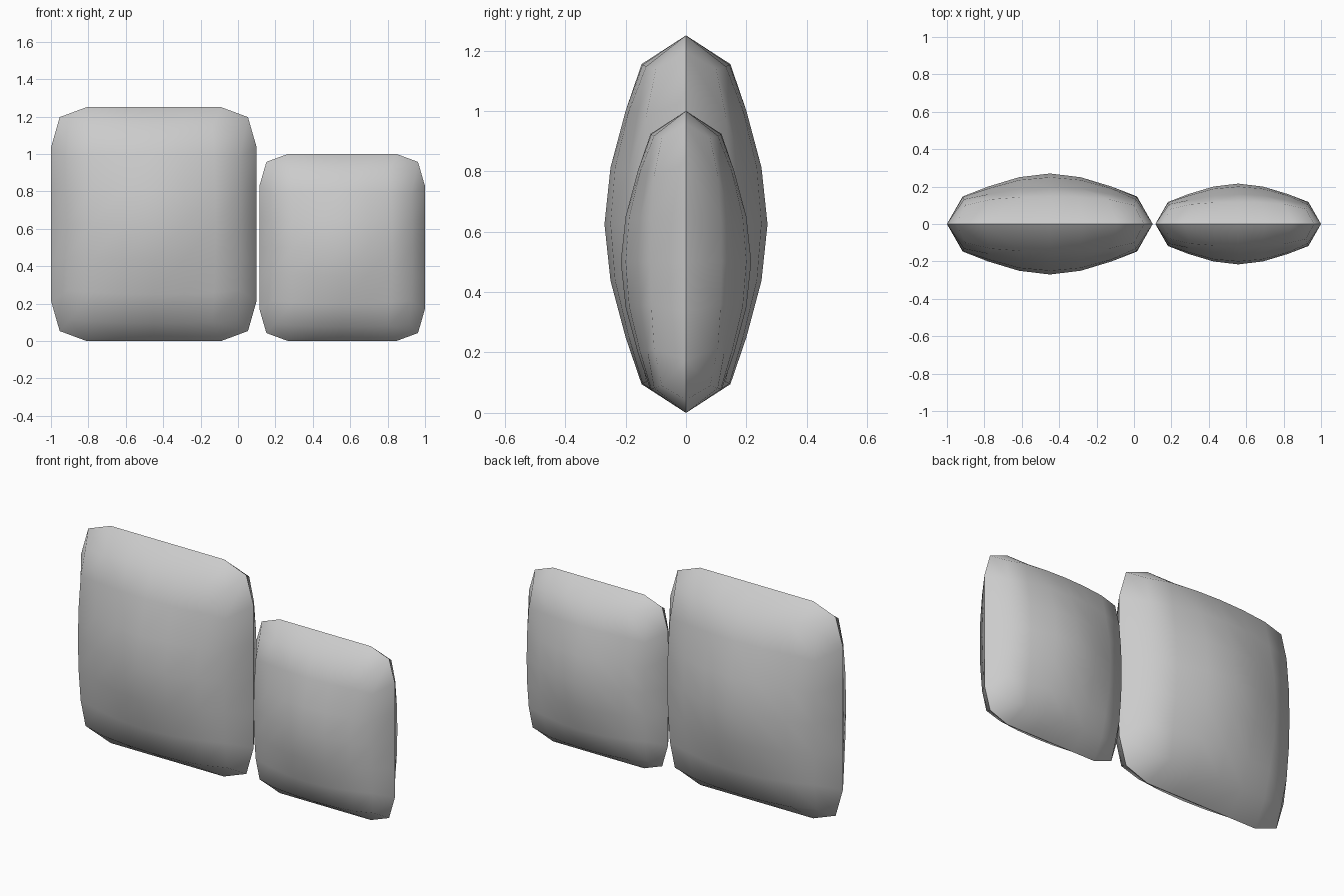
import bpy, bmesh, math

if "Cube" in bpy.data.objects:
    bpy.data.objects.remove(bpy.data.objects["Cube"])

# One quarter of a cushion face: spacing across, spacing near the seam, bulge
MID = [0.0, 0.30, 0.60, 0.848]
END = [0.0, 0.28, 0.57, 0.82]
SEAM = [0.0, 0.33, 0.655, 0.915]
BULGE = [[0.27, 0.25, 0.20, 0.147],
         [0.25, 0.235, 0.19, 0.144],
         [0.20, 0.19, 0.16, 0.132],
         [0.147, 0.144, 0.132, 0.10]]
N = range(-3, 4)


def spread(i, j):
    t = (abs(j) / 3) ** 2
    return math.copysign(MID[abs(i)] * (1 - t) + END[abs(i)] * t, i)


def seam(i, j):
    if abs(i) == 3 and abs(j) < 3:
        return math.copysign(1, i)
    return math.copysign(SEAM[abs(i)], i)


def cushion(name, cx, hw, hh, s):
    bm = bmesh.new()
    # Walk around the border of the 7 x 7 grid
    border = ([(i, -3) for i in range(-3, 3)] + [(3, j) for j in range(-3, 3)]
              + [(i, 3) for i in range(3, -3, -1)] + [(-3, j) for j in range(3, -3, -1)])
    rim = {k: bm.verts.new((cx + hw * seam(*k), 0, hh * (1 + seam(k[1], k[0]))))
           for k in border}
    # Front and back bulging faces, each joined to the seam
    for side in (-1, 1):
        g = {(i, j): bm.verts.new((cx + hw * spread(i, j),
                                   side * s * BULGE[abs(i)][abs(j)],
                                   hh * (1 + spread(j, i))))
             for i in N for j in N}
        for i in range(-3, 3):
            for j in range(-3, 3):
                bm.faces.new((g[i, j], g[i + 1, j], g[i + 1, j + 1], g[i, j + 1]))
        for a, b in zip(border, border[1:] + border[:1]):
            bm.faces.new((g[a], rim[a], rim[b], g[b]))
    bmesh.ops.recalc_face_normals(bm, faces=bm.faces)
    me = bpy.data.meshes.new(name)
    bm.to_mesh(me)
    bm.free()
    ob = bpy.data.objects.new(name, me)
    bpy.context.collection.objects.link(ob)
    bpy.ops.object.select_all(action='DESELECT')
    ob.select_set(True)
    bpy.context.view_layer.objects.active = ob
    bpy.ops.object.shade_smooth_by_angle(angle=math.radians(60))


cushion("large_cushion", -0.45, 0.55, 0.625, 1.0)
cushion("small_cushion", 0.557, 0.443, 0.50, 0.8)
